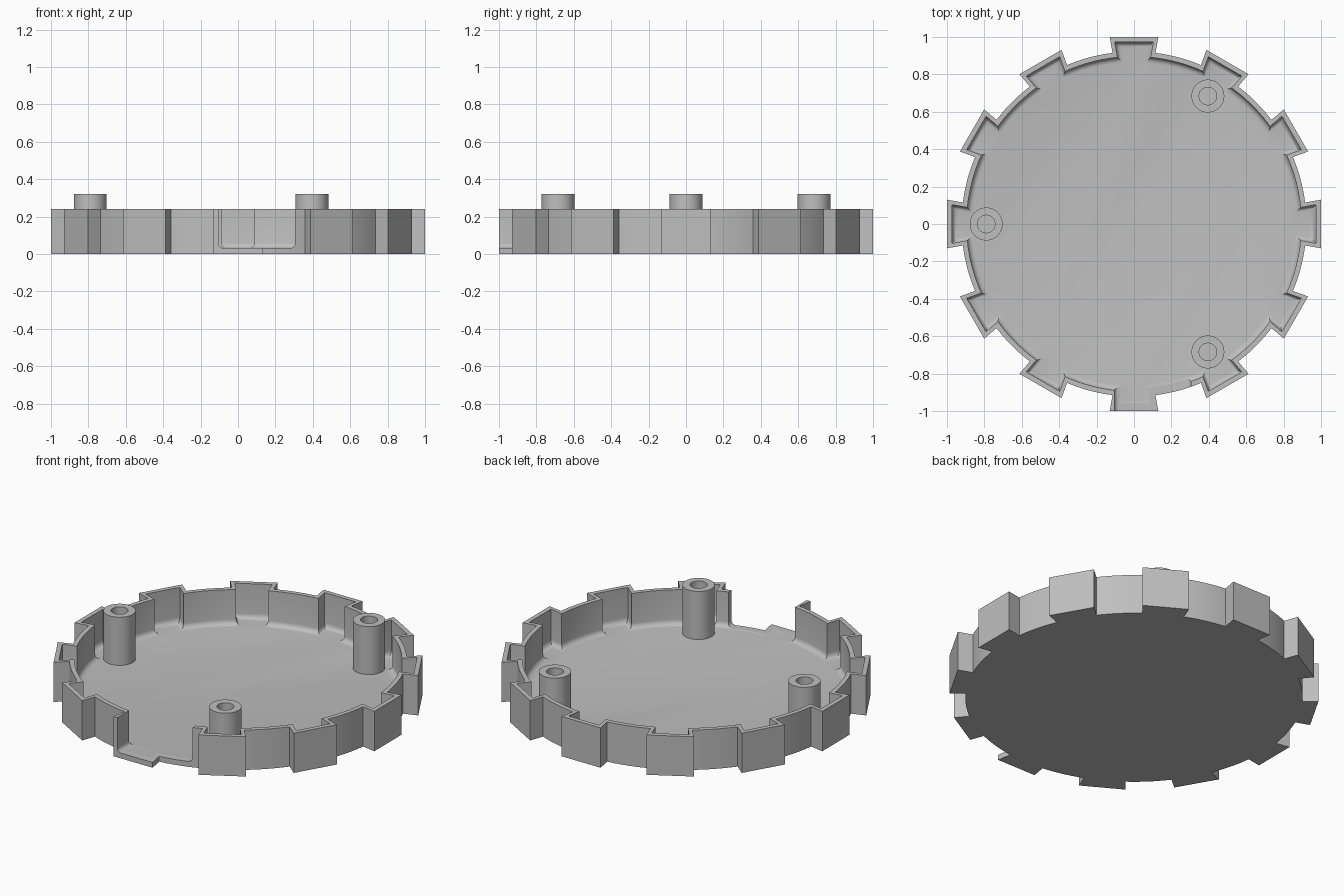
import bpy, bmesh
from math import sin, cos, asin, pi, radians

old = bpy.data.objects.get("Cube")
if old:
    bpy.data.objects.remove(old, do_unlink=True)

grey = bpy.data.materials.new("plain grey")
grey.use_nodes = True
colour = (0.52, 0.52, 0.52, 1)
grey.diffuse_color = colour
grey.node_tree.nodes["Principled BSDF"].inputs["Base Color"].default_value = colour

TEETH = 12
HEIGHT, FLOOR, WALL, FILLET = 0.24, 0.03, 0.027, 0.03


def make(name, bm):
    bmesh.ops.recalc_face_normals(bm, faces=bm.faces[:])
    mesh = bpy.data.meshes.new(name)
    bm.to_mesh(mesh)
    bm.free()
    mesh.materials.append(grey)
    ob = bpy.data.objects.new(name, mesh)
    bpy.context.collection.objects.link(ob)
    return ob


def loft(name, rings):
    """Closed solid through rings of equal point count, capped at both ends."""
    bm = bmesh.new()
    loops = [[bm.verts.new(p) for p in ring] for ring in rings]
    for a, b in zip(loops, loops[1:]):
        for i in range(len(a)):
            j = (i + 1) % len(a)
            bm.faces.new((a[i], a[j], b[j], b[i]))
    bm.faces.new(loops[0])
    bm.faces.new(loops[-1])
    return make(name, bm)


def smooth(ob):
    bpy.ops.object.select_all(action='DESELECT')
    ob.select_set(True)
    bpy.context.view_layer.objects.active = ob
    bpy.ops.object.shade_smooth_by_angle(angle=radians(25))


def toothed_ring(d, z, steps=10):
    """Flared-tooth outline, moved inward by d."""
    tip, tip_half = 1 - d, 0.13 - d
    root, root_half = 0.922 - d, 0.115 - d
    edge = asin(root_half / root)
    pitch = 2 * pi / TEETH
    pts = []
    for k in range(TEETH):
        a = k * pitch
        for side in (-1, 1):
            s = side * tip_half
            pts.append((tip * cos(a) - s * sin(a), tip * sin(a) + s * cos(a), z))
        for i in range(steps + 1):
            t = a + edge + (pitch - 2 * edge) * i / steps
            pts.append((root * cos(t), root * sin(t), z))
    return pts


def circle(r, z, x, y, n=40):
    return [(x + r * cos(2 * pi * i / n), y + r * sin(2 * pi * i / n), z) for i in range(n)]


# Toothed tray with a filleted inside corner
rings = [toothed_ring(0, 0), toothed_ring(0, HEIGHT), toothed_ring(WALL, HEIGHT)]
for i in range(6):
    t = i / 5 * pi / 2
    rings.append(toothed_ring(WALL + FILLET * (1 - cos(t)), FLOOR + FILLET * (1 - sin(t))))
tray = loft("toothed_tray", rings)

# Rounded cutter for the gap in the front wall
LEFT, RIGHT, BASE, ROUND = -0.105, 0.305, FLOOR + 0.002, 0.025
profile = [(RIGHT, 0.4), (LEFT, 0.4)]
for cx, start in ((LEFT + ROUND, pi), (RIGHT - ROUND, 1.5 * pi)):
    for i in range(6):
        t = start + i / 5 * pi / 2
        profile.append((cx + ROUND * cos(t), BASE + ROUND + ROUND * sin(t)))
cutter = loft("gap_cutter", [[(x, y, z) for x, z in profile] for y in (-1.1, -0.76)])
cutter.hide_render = True

cut = tray.modifiers.new("wall gap", 'BOOLEAN')
cut.operation = 'DIFFERENCE'
cut.solver = 'EXACT'
cut.object = cutter
bpy.context.view_layer.objects.active = tray
bpy.ops.object.modifier_apply(modifier=cut.name)
bpy.data.objects.remove(cutter, do_unlink=True)
smooth(tray)

# Three hollow screw posts
for name, angle in (("back_post", 60), ("side_post", 180), ("front_post", 300)):
    x, y = 0.79 * cos(radians(angle)), 0.79 * sin(radians(angle))
    post = loft(name, [circle(0.088, FLOOR - 0.01, x, y), circle(0.088, 0.32, x, y),
                       circle(0.047, 0.32, x, y), circle(0.047, FLOOR + 0.002, x, y)])
    smooth(post)
